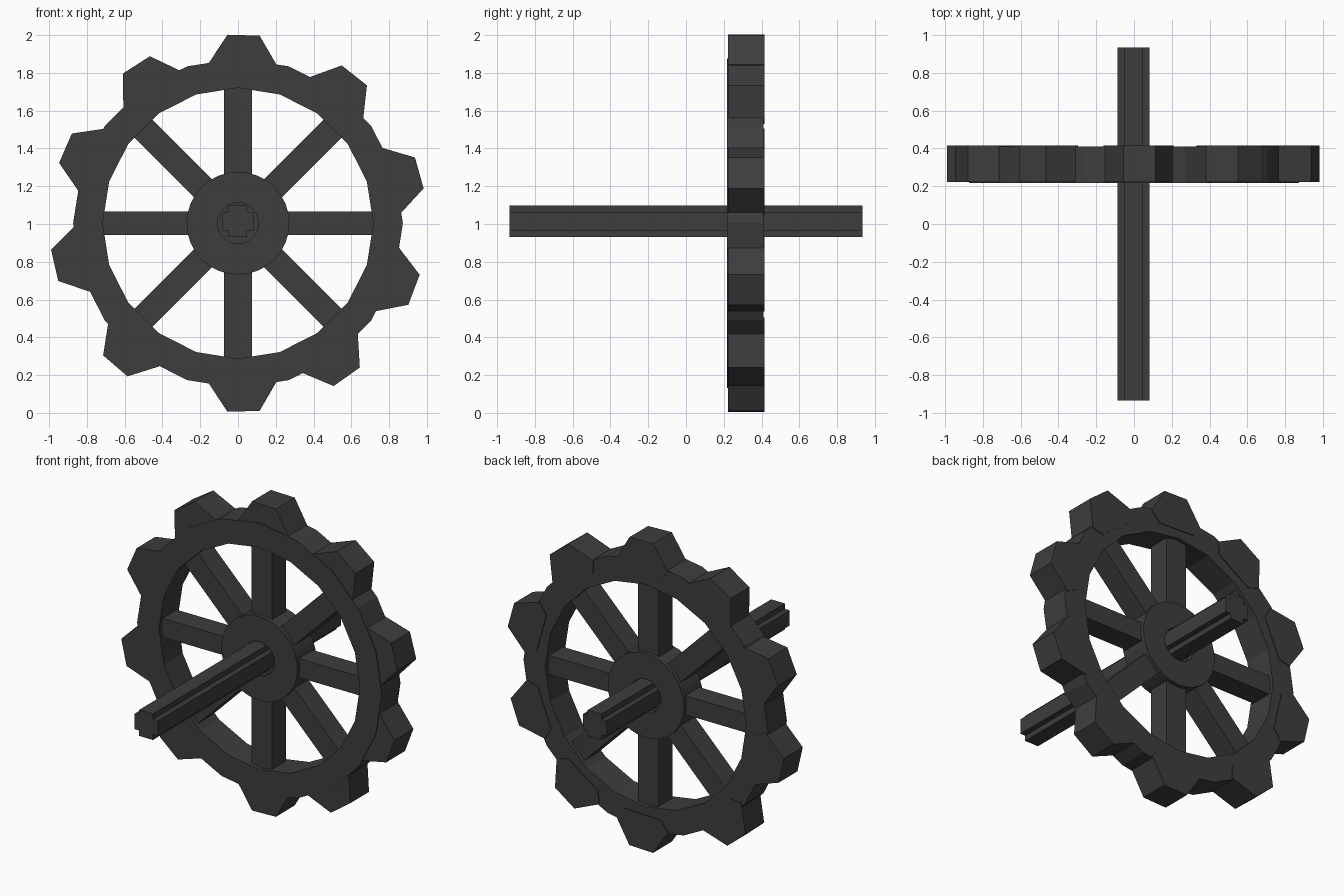
import bpy, bmesh, math
from mathutils import Vector

if "Cube" in bpy.data.objects:
    bpy.data.objects.remove(bpy.data.objects["Cube"])

CX, CZ = 0.0, 1.004          # wheel centre
Y0, Y1 = 0.218, 0.41         # wheel front and back

iron = bpy.data.materials.new("dark grey iron")
iron.diffuse_color = (0.047, 0.047, 0.047, 1)
iron.use_nodes = True
iron.node_tree.nodes["Principled BSDF"].inputs["Base Color"].default_value = iron.diffuse_color


def make(name, bm, smooth=False):
    bmesh.ops.recalc_face_normals(bm, faces=bm.faces)
    me = bpy.data.meshes.new(name)
    bm.to_mesh(me)
    bm.free()
    me.materials.append(iron)
    ob = bpy.data.objects.new(name, me)
    bpy.context.collection.objects.link(ob)
    if smooth:
        bpy.context.view_layer.objects.active = ob
        ob.select_set(True)
        bpy.ops.object.shade_smooth_by_angle(angle=math.radians(30))
        ob.select_set(False)
    return ob


def prism(name, pts, y0, y1):
    """Extrude an x/z outline along y."""
    bm = bmesh.new()
    face = bm.faces.new([bm.verts.new((x, y0, z)) for x, z in pts])
    ext = bmesh.ops.extrude_face_region(bm, geom=[face])["geom"]
    bmesh.ops.translate(bm, vec=(0, y1 - y0, 0),
                        verts=[v for v in ext if isinstance(v, bmesh.types.BMVert)])
    return make(name, bm)


def lathe(name, profile, sides, closed, smooth=False):
    """Turn a (radius, y) profile about the wheel axis."""
    bm = bmesh.new()
    rings = []
    for r, y in profile:
        rings.append([bm.verts.new((CX + r * math.cos(2 * math.pi * i / sides), y,
                                    CZ + r * math.sin(2 * math.pi * i / sides)))
                      for i in range(sides)])
    pairs = list(zip(rings, rings[1:]))
    if closed:
        pairs.append((rings[-1], rings[0]))
    else:
        bm.faces.new(rings[0])
        bm.faces.new(rings[-1])
    for a, b in pairs:
        for i in range(sides):
            j = (i + 1) % sides
            bm.faces.new((a[i], a[j], b[j], b[i]))
    return make(name, bm, smooth)


def radial(angle, pts):
    """Place (radius, sideways) points along a spoke direction."""
    c, s = math.cos(math.radians(angle)), math.sin(math.radians(angle))
    return [(CX + r * c - t * s, CZ + r * s + t * c) for r, t in pts]


# rim
lathe("rim", [(0.717, Y0), (0.873, Y0), (0.873, Y1), (0.717, Y1)], 20, True)

# hub with shallow recesses around the axle
lathe("hub", [(0.108, Y0 + 0.04), (0.108, Y0), (0.272, Y0),
              (0.272, Y1), (0.108, Y1), (0.108, Y1 - 0.04)], 32, False, True)

# teeth, slightly unevenly spaced
tooth = [(0.77, -0.13), (0.835, -0.185), (0.996, -0.085),
         (0.996, 0.085), (0.835, 0.185), (0.77, 0.13)]
for i, a in enumerate((88.3, 51.8, 15.5, -20.7, -54.7, -88.3, -130.7, -167.1, 156.5, 122.7)):
    prism(f"tooth_{i + 1}", radial(a, tooth), Y0 + 0.005, Y1 + 0.005)

# spokes, wider towards the vertical
for i in range(8):
    w = (0.061, 0.067, 0.074, 0.067)[i % 4]
    prism(f"spoke_{i + 1}", radial(i * 45, [(0.2, -w), (0.74, -w), (0.74, w), (0.2, w)]),
          0.242, 0.386)

# cross-section axle
o, n = 0.084, 0.049
quarter = [(o, -n), (o, n), (n, n)]
cross = []
for k in range(4):
    c, s = round(math.cos(k * math.pi / 2)), round(math.sin(k * math.pi / 2))
    cross += [(-0.002 + x * c - z * s, 1.015 + x * s + z * c) for x, z in quarter]
prism("axle", cross, -0.935, 0.935)
